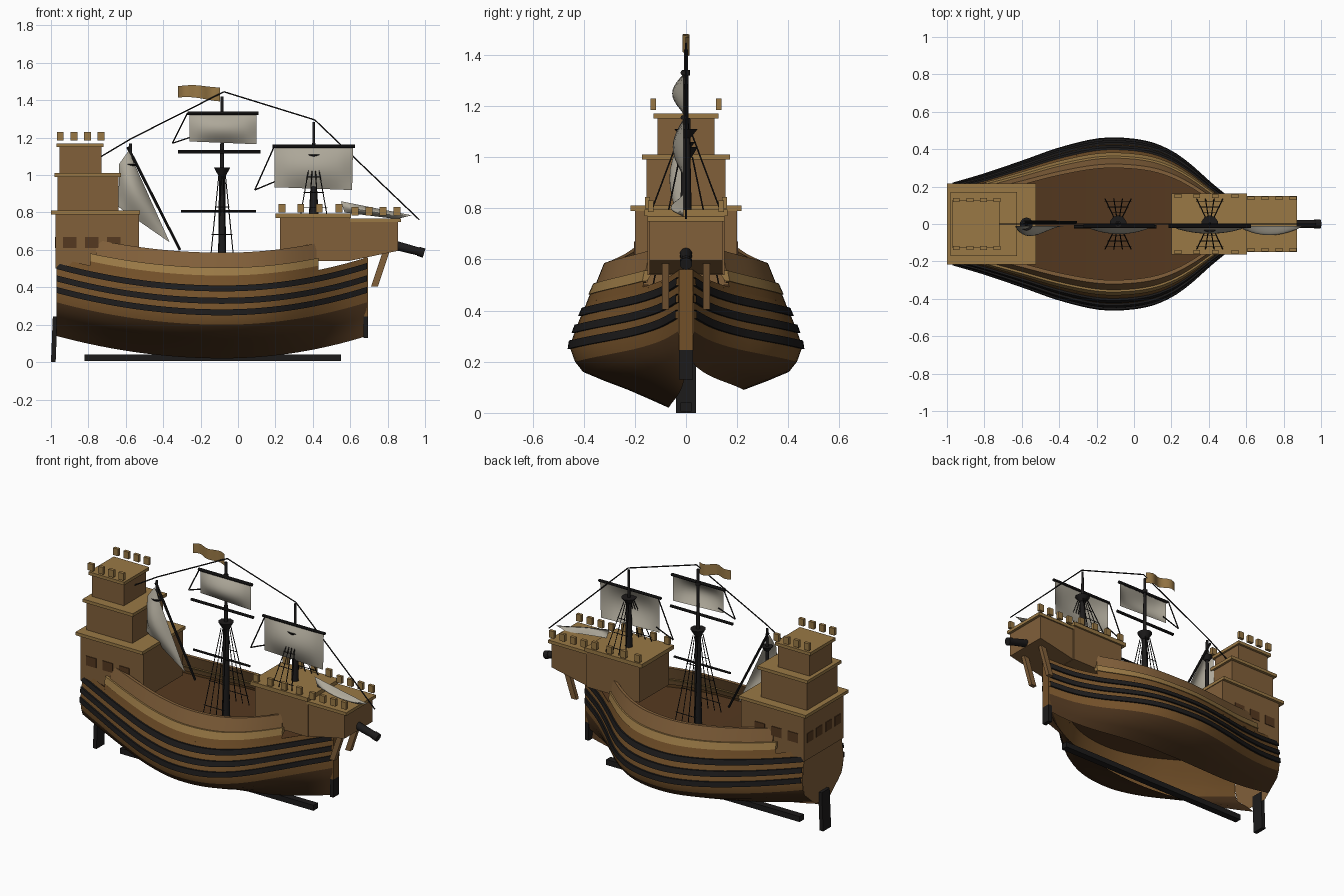
import bpy, bmesh
from math import sin, pi, radians
from mathutils import Vector, Matrix

if "Cube" in bpy.data.objects:
    bpy.data.objects.remove(bpy.data.objects["Cube"])


def mat(name, c):
    m = bpy.data.materials.new(name)
    m.diffuse_color = (*c, 1)
    m.use_nodes = True
    m.node_tree.nodes["Principled BSDF"].inputs["Base Color"].default_value = m.diffuse_color
    return m


CASTLE = mat("castle_wood", (.22, .115, .042))
TRIM = mat("trim_wood", (.32, .19, .06))
HULL = mat("hull_wood", (.17, .08, .022))
DARK = mat("bottom_wood", (.07, .033, .012))
DECK = mat("deck_wood", (.09, .04, .014))
BLACK = mat("black_wood", (.012, .011, .011))
SAIL = mat("sailcloth", (.42, .39, .32))


def finish(name, bm, m, smooth=False):
    bmesh.ops.recalc_face_normals(bm, faces=bm.faces)
    me = bpy.data.meshes.new(name)
    bm.to_mesh(me)
    bm.free()
    ob = bpy.data.objects.new(name, me)
    bpy.context.collection.objects.link(ob)
    me.materials.append(m)
    if smooth:
        bpy.context.view_layer.objects.active = ob
        ob.select_set(True)
        bpy.ops.object.shade_smooth_by_angle(angle=radians(40))
        ob.select_set(False)
    return ob


def boxes(name, spans, m):
    """Each span is x0, x1, y0, y1, z0, z1."""
    bm = bmesh.new()
    for x0, x1, y0, y1, z0, z1 in spans:
        M = Matrix.Translation(((x0 + x1) / 2, (y0 + y1) / 2, (z0 + z1) / 2)) @ Matrix.Diagonal((x1 - x0, y1 - y0, z1 - z0, 1))
        bmesh.ops.create_cube(bm, size=1, matrix=M)
    return finish(name, bm, m)


def rods(name, segs, m=BLACK, n=6):
    """Each segment is start, end, start radius, end radius."""
    bm = bmesh.new()
    for a, b, r1, r2 in segs:
        a, b = Vector(a), Vector(b)
        d = b - a
        M = Matrix.Translation((a + b) / 2) @ d.to_track_quat('Z', 'Y').to_matrix().to_4x4()
        bmesh.ops.create_cone(bm, cap_ends=True, segments=n, radius1=r1, radius2=r2, depth=d.length, matrix=M)
    return finish(name, bm, m, True)


def grid(name, rows, m, closed=False, smooth=True):
    bm = bmesh.new()
    vs = [[bm.verts.new(p) for p in r] for r in rows]
    k = len(rows[0])
    for r, s in zip(vs, vs[1:]):
        for j in range(k if closed else k - 1):
            q = (j + 1) % k
            bm.faces.new((r[j], r[q], s[q], s[j]))
    if closed:
        bm.faces.new(vs[0])
        bm.faces.new(vs[-1])
    return finish(name, bm, m, smooth)


# Hull lines: half breadth along x, section shape over z, and sheer
PLAN = [(-.97, .21), (-.8, .26), (-.6, .328), (-.4, .398), (-.2, .446), (-.05, .45),
        (.1, .425), (.22, .37), (.32, .295), (.42, .205), (.55, .105), (.69, .03)]
SECTION = [(.02, .15), (.09, .5), (.16, .89), (.20, .96), (.25, 1), (.32, .96), (.42, .87), (.50, .79), (.58, .72)]


def interp(t, x):
    x = min(max(x, t[0][0]), t[-1][0])
    i = next(i for i in range(len(t) - 1) if x <= t[i + 1][0])
    slope = lambda k: ((t[min(k + 1, len(t) - 1)][1] - t[max(k - 1, 0)][1])
                       / (t[min(k + 1, len(t) - 1)][0] - t[max(k - 1, 0)][0]))
    (xa, ya), (xb, yb) = t[i], t[i + 1]
    h = xb - xa
    u = (x - xa) / h
    return (ya * (2*u**3 - 3*u*u + 1) + yb * (3*u*u - 2*u**3)
            + h * slope(i) * (u**3 - 2*u*u + u) + h * slope(i + 1) * (u**3 - u*u))


def sheer(x):
    return .12 * ((x + .08) / (.89 if x < -.08 else .77)) ** 2


def skin(x, z, side, off=0):
    return (x, side * (interp(PLAN, x) * interp(SECTION, z) + off), z + sheer(x))


def strake(name, x0, x1, prof, side, m, closed=True, n=36):
    xs = [x0 + (x1 - x0) * i / n for i in range(n + 1)]
    return grid(name, [[skin(x, z, side, o) for z, o in prof] for x in xs], m, closed)


# Hull sides, wales and bulwarks
for side, tag in ((-1, "near"), (1, "far")):
    zs = [.02, .055, .09, .125, .16, .20] if side < 0 else [.09, .125, .16, .20]
    strake("hull_bottom_" + tag, -.97, .69, [(z, 0) for z in zs], side, DARK, False)
    strake("hull_side_" + tag, -.97, .69, [(z, 0) for z in (.20, .25, .29, .34, .39, .44)], side, HULL, False)
    for k, z in enumerate((.25, .312, .378)):
        strake("wale_%d_%s" % (k, tag), -.97, .69, [(z, 0), (z, .011), (z + .032, .011), (z + .032, 0)], side, BLACK, False)
    strake("upper_planking_" + tag, -.79, .43, [(.43, 0), (.465, .002)], side, HULL, False)
    strake("rail_band_" + tag, -.79, .43, [(.463, -.01), (.463, .008), (.505, .008), (.505, -.03)], side, TRIM)
    strake("bulwark_" + tag, -.76, .42, [(.46, -.02), (.46, -.005), (.585, -.005), (.585, -.026)], side, CASTLE)

# Deck, transom, stem, keel and rudder
xs = [-.97 + 1.66 * i / 30 for i in range(31)]
grid("deck", [[skin(x, .43, -1), skin(x, .43, 1)] for x in xs], DECK)
tz = (.06, .16, .25, .34, .43)
grid("transom", [[skin(-.97, z, -1), skin(-.97, z, 1)] for z in tz], CASTLE)
boxes("stem", [(.67, .695, -.028, .028, .245, .56)], HULL)
boxes("stem_foot", [(.67, .695, -.028, .028, .13, .245)], BLACK)
boxes("keel", [(-.82, .55, -.022, .022, .005, .04)], BLACK)
grid("rudder", [[(x, y, z) for x, y in ((-1 + a, -.04), (-.975 + a, -.04), (-.975 + a, .04), (-1 + a, .04))]
                for z, a in ((0, 0), (.245, .01))], BLACK, True, False)

# Stern castle in three tiers, each with an overhanging floor
boxes("stern_castle", [(-.975, -.53, -.2, .2, .5, .79), (-.965, -.64, -.155, .155, .8, .99),
                       (-.955, -.73, -.112, .112, 1, 1.15)], CASTLE)
boxes("stern_castle_floors", [(-1, -.525, -.217, .217, .79, .81), (-.98, -.625, -.172, .172, .99, 1.01),
                              (-.97, -.718, -.127, .127, 1.15, 1.17)], TRIM)
wins = [(x, x + .072, s * .201 - .003, s * .201 + .003, .61, .67) for s in (-1, 1) for x in (-.935, -.818, -.70)]
wins += [(-.979, -.973, y - .03, y + .03, .61, .67) for y in (-.14, -.047, .047, .14)]
boxes("stern_windows", wins, DECK)


def battlements(name, xc, ys, z0, z1):
    boxes(name, [(x - .018, x + .018, s * ys - .01, s * ys + .01, z0, z1) for s in (-1, 1) for x in xc], TRIM)


battlements("stern_battlements", (-.95, -.877, -.805, -.733), .128, 1.185, 1.23)

# Forecastle with sloping prow
boxes("forecastle", [(.225, .6, -.15, .15, .54, .775)], CASTLE)
side_shape = ((.59, .54), (.855, .595), (.855, .75), (.59, .75))
grid("forecastle_prow", [[(x, y, z) for x, z in side_shape] for y in (-.142, .142)], CASTLE, True, False)
boxes("forecastle_floors", [(.2, .605, -.162, .162, .77, .795), (.59, .872, -.15, .15, .748, .768)], TRIM)
battlements("forecastle_battlements", (.235, .335, .435, .54), .15, .8, .845)
battlements("prow_battlements", (.625, .70, .775, .85), .138, .785, .83)

# Bow knees and short bowsprit
for s in (-1, 1):
    grid("bow_knee", [[(x, s * .08 + y, z) for x, y in ((c - .018, -.013), (c + .018, -.013), (c + .018, .013), (c - .018, .013))]
                      for z, c in ((.405, .73), (.585, .79))], CASTLE, True, False)
rods("bowsprit", [((.82, 0, .63), (.99, 0, .585), .025, .021), ((.965, 0, .592), (.995, 0, .583), .025, .025)], BLACK, 10)

# Masts with tops
M, F, Z = -.085, .405, -.575
rods("main_mast", [((M, 0, .43), (M, 0, 1.02), .024, .017), ((M, 0, 1), (M, 0, 1.42), .012, .008),
                   ((M, 0, .995), (M, 0, 1.04), .02, .046), ((M, 0, 1.32), (M, 0, 1.34), .016, .016)], BLACK, 10)
rods("fore_mast", [((F, 0, .79), (F, 0, 1.08), .022, .016), ((F, 0, 1.05), (F, 0, 1.285), .010, .007),
                   ((F, 0, 1.075), (F, 0, 1.11), .018, .046)], BLACK, 10)
rods("mizzen_mast", [((Z, 0, .8), (Z, 0, 1.17), .014, .008), ((Z, 0, 1.03), (Z, 0, 1.06), .015, .035)], BLACK, 10)

# Yards
rods("yards", [((-.305, -.015, .807), (.095, -.015, .807), .007, .007), ((-.32, -.015, 1.125), (.12, -.015, 1.125), .009, .009),
               ((-.27, -.012, 1.33), (.11, -.012, 1.33), .01, .01), ((.185, -.012, 1.155), (.625, -.012, 1.155), .009, .009),
               ((-.59, .01, 1.15), (-.31, .01, .6), .008, .007)], BLACK, 8)


# Sails: quads bellied toward -y
def sail(name, a, b, c, d, belly, m=SAIL, n=10):
    a, b, c, d = [Vector((x, -.01, z)) for x, z in (a, b, c, d)]
    rows = []
    for i in range(n + 1):
        u = i / n
        rows.append([a.lerp(b, u).lerp(d.lerp(c, u), j / n)
                     + Vector((0, -belly * sin(pi * u) ** .7 * sin(pi * j / n), 0)) for j in range(n + 1)])
    return grid(name, rows, m)


sail("main_topsail", (-.26, 1.325), (.1, 1.325), (.1, 1.165), (-.26, 1.18), .044)
sail("fore_sail", (.195, 1.15), (.615, 1.15), (.61, .92), (.195, .935), .042)
sail("mizzen_sail", (-.635, 1.06), (-.585, 1.13), (-.365, .64), (-.64, .83), .055)
sail("bow_sail", (.55, .86), (.93, .785), (.85, .765), (.57, .80), .05)

# Pennant
grid("pennant", [[(-.32 + .225 * i / 12, .014 * sin(i * .8), z + .006 * sin(i * .4)) for z in
                  (1.415 - .015 * i / 12, 1.475)] for i in range(13)], TRIM)

# Shrouds and ratlines on both sides of the two larger masts
segs = []
for mx, zb, zt in ((M, .47, 1.0), (F, .79, 1.085)):
    for s in (-1, 1):
        line = lambda dx, t: (mx + dx * (1 - .75 * t), s * (.135 - .11 * t), zb + (zt - zb) * t)
        for dx in (-.07, -.023, .023, .07):
            segs.append((line(dx, 0), line(dx, 1), .003, .003))
        for t in (.12, .4, .68):
            segs.append((line(-.08, t), line(.08, t), .0025, .0025))
rods("shrouds", segs, BLACK, 4)

# Stays from stern to bow and yard braces
segs = []
for path in ([(-.73, 1.10), (-.57, 1.195), (-.075, 1.445), (.41, 1.295), (.97, .76)],
             [(-.27, 1.33), (-.35, 1.17), (-.23, 1.21)], [(.195, 1.155), (.09, .92), (.21, .97)]):
    for (x0, z0), (x1, z1) in zip(path, path[1:]):
        segs.append(((x0, 0, z0), (x1, 0, z1), .004, .004))
rods("stays", segs, BLACK, 5)
